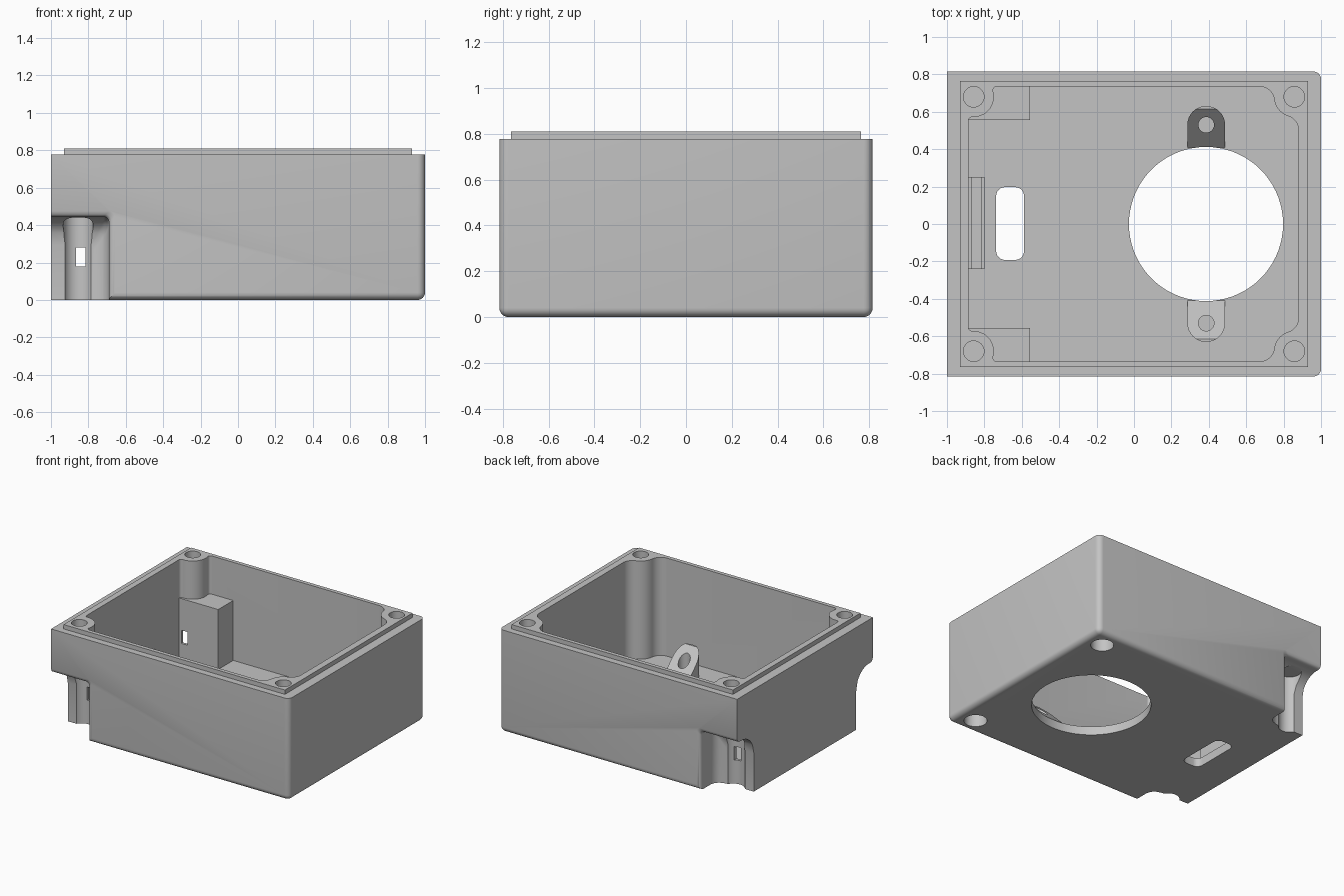
import bpy, bmesh, math
from mathutils import Vector

if "Cube" in bpy.data.objects:
    bpy.data.objects.remove(bpy.data.objects["Cube"])

grey = bpy.data.materials.new("grey plastic")
grey.diffuse_color = (0.55, 0.55, 0.55, 1)
grey.use_nodes = True
grey.node_tree.nodes["Principled BSDF"].inputs["Base Color"].default_value = grey.diffuse_color


def finish(name, bm):
    bmesh.ops.recalc_face_normals(bm, faces=bm.faces)
    me = bpy.data.meshes.new(name)
    bm.to_mesh(me)
    bm.free()
    me.materials.append(grey)
    ob = bpy.data.objects.new(name, me)
    bpy.context.collection.objects.link(ob)
    return ob


def loft(name, rings, keep=False):
    """Skin between matching rings of points and cap both ends."""
    bm = bmesh.new()
    rows = [[bm.verts.new(p) for p in r] for r in rings]
    n = len(rows[0])
    for a, b in zip(rows, rows[1:]):
        for i in range(n):
            j = (i + 1) % n
            bm.faces.new((a[i], a[j], b[j], b[i]))
    bm.faces.new(rows[0])
    bm.faces.new(rows[-1])
    return bm if keep else finish(name, bm)


def prism(name, pts, z0, z1, keep=False):
    return loft(name, [[(x, y, z) for x, y in pts] for z in (z0, z1)], keep)


def box(name, x0, x1, y0, y1, z0, z1):
    return prism(name, [(x0, y0), (x1, y0), (x1, y1), (x0, y1)], z0, z1)


def arc(cx, cy, r, a0, a1, n=10):
    return [(cx + r * math.cos(a0 + (a1 - a0) * i / n),
             cy + r * math.sin(a0 + (a1 - a0) * i / n)) for i in range(n + 1)]


def disc(name, x, y, r, z0, z1, n=32):
    return prism(name, arc(x, y, r, 0, 2 * math.pi, n)[:-1], z0, z1)


def combine(target, other, op):
    m = target.modifiers.new("join", 'BOOLEAN')
    m.operation, m.solver, m.object = op, 'EXACT', other
    bpy.context.view_layer.objects.active = target
    bpy.ops.object.modifier_apply(modifier=m.name)
    bpy.data.objects.remove(other, do_unlink=True)


def add(o):
    combine(case, o, 'UNION')


def cut(o):
    combine(case, o, 'DIFFERENCE')


# outer shell, rounded at the bottom and the right-hand corners
case = box("case", -1, 1, -0.815, 0.815, 0, 0.777)
bm = bmesh.new()
bm.from_mesh(case.data)
edges = []
for e in bm.edges:
    c = (e.verts[0].co + e.verts[1].co) / 2
    if (c.z < 0.01 and c.x > -0.9) or (abs(c.z - 0.388) < 0.05 and c.x > 0.9):
        edges.append(e)
bmesh.ops.bevel(bm, geom=edges, offset=0.04, segments=6, profile=0.5, affect='EDGES')
bm.to_mesh(case.data)
bm.free()

# raised lip
add(box("lip", -0.93, 0.93, -0.765, 0.765, 0.7, 0.81))

# cavity outline, wrapping round the four corner screw posts
BX, BY, WY = 0.857, 0.68, 0.735


def corner(wx, f, r=0.108):
    fa = Vector((BX - math.sqrt((r + f) ** 2 - (BY - WY + f) ** 2), WY - f))
    fb = Vector((wx - f, BY - math.sqrt((r + f) ** 2 - (BX - wx + f) ** 2)))
    c = Vector((BX, BY))

    def ang(v):
        return math.atan2(v.y, v.x)
    a, b = ang(fa - c) % (2 * math.pi), ang(fb - c) % (2 * math.pi)
    return (arc(*fa, f, math.pi / 2, ang(c - fa)) + arc(*c, r, a, b)[1:-1]
            + arc(*fb, f, ang(c - fb), 0))


right, left = corner(0.88, 0.08), corner(0.885, 0.02)
outline = (right + [(x, -y) for x, y in reversed(right)]
           + [(-x, -y) for x, y in left] + [(-x, y) for x, y in reversed(left)])
cut(prism("cavity", outline, 0.065, 1.0))

# ledge on the left wall
add(box("ledge", -0.92, -0.80, -0.24, 0.25, 0.03, 0.25))


def notch(s):
    """Filleted scoop taken out of a left-hand corner."""
    depths = [0.03 * i / 5 for i in range(6)] + [0.2 - 0.15 * (1 - i / 10) for i in range(11)]

    def shift(d, r):
        if d <= 0.03:
            return 0.03 - math.sqrt(max(0, 0.0009 - (0.03 - d) ** 2))
        t = max(0, d - (0.2 - r))
        return -(r - math.sqrt(max(0, r * r - t * t)))
    rings = []
    for d in [-0.1] + depths:
        k = max(d, 0)
        x, z, y = -0.69 + shift(k, 0.08), 0.445 + shift(k, 0.15), s * (0.815 - d)
        prof = [(-1.2, -0.2), (x, -0.2)] + arc(x - 0.03, z - 0.03, 0.03, 0, math.pi / 2, 6) + [(-1.2, z)]
        rings.append([(px, y, pz) for px, pz in prof])
    return loft("notch", rings)


for s in (-1, 1):
    # inner housing behind each notch, then notch and upright groove
    ys = sorted((s * 0.555, s * 0.76))
    add(box("housing", -0.91, -0.555, *ys, 0.03, 0.52))
    cut(notch(s))
    cut(disc("groove", -0.855, s * 0.654, 0.08, -0.1, 0.44))

    # sloped ear beside the round opening
    a0 = 0 if s > 0 else -math.pi
    ear = ([(0.285, s * 0.36), (0.487, s * 0.36)] if s > 0 else [(0.487, s * 0.36), (0.285, s * 0.36)])
    ear += arc(0.386, s * 0.53, 0.101, a0, a0 + math.pi, 16)
    bm = prism("ear", ear, 0.03, 0.27, keep=True)
    bmesh.ops.recalc_face_normals(bm, faces=bm.faces)
    res = bmesh.ops.bisect_plane(bm, geom=bm.verts[:] + bm.edges[:] + bm.faces[:], dist=1e-5,
                                 plane_co=(0, s * 0.41, 0.065), plane_no=(0, -s, 1), clear_outer=True)
    bmesh.ops.holes_fill(bm, edges=[e for e in bm.edges if e.is_boundary], sides=0)
    add(finish("ear", bm))
    cut(disc("ear_hole", 0.386, s * 0.53, 0.042, 0.066, 0.5, 24))

    # screw holes from above, recesses from below
    for x in (-BX, BX):
        cut(disc("screw_hole", x, s * BY, 0.055, 0.54, 1.0))
    cut(disc("foot_recess", BX, s * BY, 0.08, -0.1, 0.1))

# slots through both housings
cut(box("side_slot", -0.865, -0.815, -1, 1, 0.18, 0.28))

# round opening and rounded slot in the floor
cut(disc("opening", 0.385, 0, 0.412, -0.1, 0.4, 72))
slot = []
for i, (x, y) in enumerate([(-0.635, 0.15), (-0.69, 0.15), (-0.69, -0.145), (-0.635, -0.145)]):
    slot += arc(x, y, 0.047, i * math.pi / 2, (i + 1) * math.pi / 2, 6)
cut(prism("floor_slot", slot, -0.1, 0.2))

bpy.ops.object.select_all(action='DESELECT')
case.select_set(True)
bpy.context.view_layer.objects.active = case
bpy.ops.object.shade_smooth_by_angle(angle=math.radians(30))
